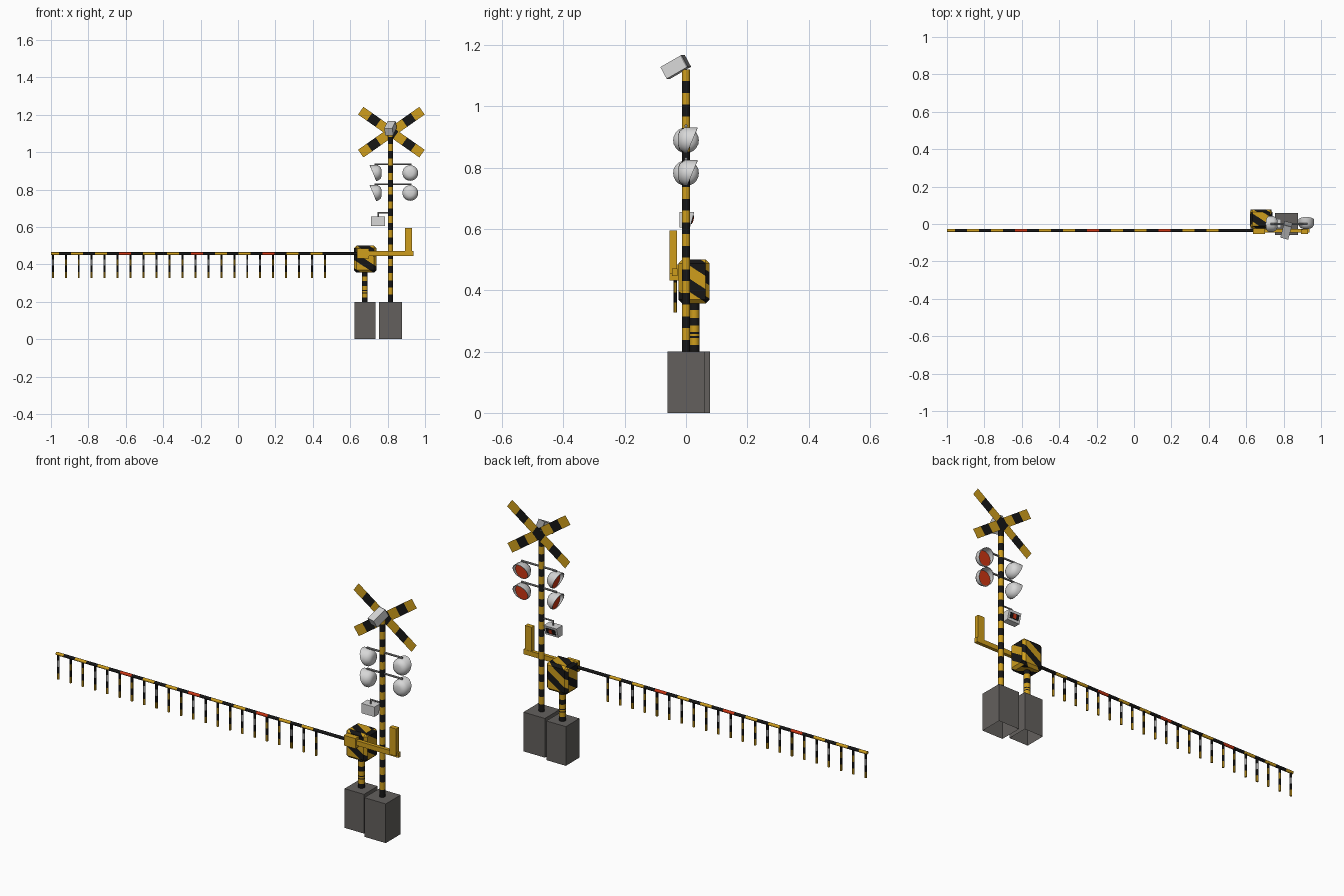
import bpy, bmesh, math
from mathutils import Vector, Matrix

if "Cube" in bpy.data.objects:
    bpy.data.objects.remove(bpy.data.objects["Cube"])

COLOURS = {
    "yellow": (0.62, 0.34, 0.012), "black": (0.008, 0.008, 0.008),
    "concrete": (0.125, 0.117, 0.11), "light_grey": (0.68, 0.68, 0.68),
    "metal_grey": (0.3, 0.3, 0.3), "red": (0.6, 0.035, 0.006),
}
MATS = {}
for n, c in COLOURS.items():
    MATS[n] = bpy.data.materials.new(n)
    MATS[n].diffuse_color = (*c, 1)
IDX = {n: i for i, n in enumerate(COLOURS)}


def finish(name, bm, smooth=False, matrix=None):
    me = bpy.data.meshes.new(name)
    if matrix is not None:
        bm.transform(matrix)
    bm.to_mesh(me)
    bm.free()
    for m in MATS.values():
        me.materials.append(m)
    ob = bpy.data.objects.new(name, me)
    bpy.context.collection.objects.link(ob)
    if smooth:
        bpy.context.view_layer.objects.active = ob
        ob.select_set(True)
        bpy.ops.object.shade_smooth_by_angle(angle=math.radians(40))
        ob.select_set(False)
    return ob


def box(name, lo, hi, col, open_bottom=False, bevel=0, matrix=None):
    lo, hi = Vector(lo), Vector(hi)
    bm = bmesh.new()
    bmesh.ops.create_cube(bm, size=1, matrix=Matrix.Translation((lo + hi) / 2) @ Matrix.Diagonal((*(hi - lo), 1)))
    if open_bottom:
        bmesh.ops.delete(bm, geom=[f for f in bm.faces if f.normal.z < -0.5], context='FACES')
    if bevel:
        bmesh.ops.bevel(bm, geom=bm.edges[:], offset=bevel, segments=1, affect='EDGES')
    for f in bm.faces:
        f.material_index = IDX[col]
    return finish(name, bm, matrix=matrix)


def tube(name, p0, p1, r, cuts, cols, sides=12):
    """Round bar from p0 to p1; cuts are distances along it, cols the band colours."""
    p0, d = Vector(p0), Vector(p1) - Vector(p0)
    bm = bmesh.new()
    rings = [[bm.verts.new((r * math.cos(2 * math.pi * (k + .5) / sides),
                            r * math.sin(2 * math.pi * (k + .5) / sides), c))
              for k in range(sides)] for c in cuts]
    for a, b, col in zip(rings, rings[1:], cols):
        for k in range(sides):
            j = (k + 1) % sides
            bm.faces.new((a[k], a[j], b[j], b[k])).material_index = IDX[col]
    bm.faces.new(rings[0][::-1]).material_index = IDX[cols[0]]
    bm.faces.new(rings[-1]).material_index = IDX[cols[-1]]
    rot = d.to_track_quat('Z', 'Y').to_matrix().to_4x4()
    return finish(name, bm, sides > 6, Matrix.Translation(p0) @ rot)


def rod(name, p0, p1, r, col="metal_grey"):
    return tube(name, p0, p1, r, [0, (Vector(p1) - Vector(p0)).length], [col], 8)


PX = 0.815
# Concrete bases
box("signal_base", (0.755, -0.06, 0), (0.876, 0.06, 0.2), "concrete", True)
box("gate_base", (0.624, -0.032, 0), (0.734, 0.078, 0.2), "concrete", True)

# Striped signal post
N, H = 24, 0.92
tube("signal_post", (PX, 0, 0.2), (PX, 0, 0.2 + H), 0.014,
     [H * i / N for i in range(N + 1)], ["black", "yellow"] * (N // 2))

# Crossed warning boards: thin striped sheets
for k, s in enumerate((1, -1)):
    bm = bmesh.new()
    L, W, M = 0.40, 0.05, 7
    cols = [[bm.verts.new((-L / 2 + L * i / M, 0, z)) for z in (-W / 2, W / 2)] for i in range(M + 1)]
    for i in range(M):
        a, b = cols[i], cols[i + 1]
        bm.faces.new((a[0], b[0], b[1], a[1])).material_index = IDX["black" if i % 2 else "yellow"]
    finish(f"cross_board_{k}", bm, matrix=Matrix.Translation((0.82, 0.015 + 0.002 * k, 1.107)) @
           Matrix.Rotation(s * math.radians(35), 4, 'Y'))

# Tilted horn box on top of the post
m = (Matrix.Translation((PX, -0.034, 1.128)) @ Matrix.Rotation(math.radians(-15), 4, 'Z')
     @ Matrix.Rotation(math.radians(29), 4, 'X'))
box("horn_box", (-0.022, -0.04, -0.022), (0.022, 0.036, 0.022), "light_grey", matrix=m)
box("horn_back", (-0.022, 0.036, -0.022), (0.022, 0.041, 0.022), "metal_grey", matrix=m)


# Flashing lamps with slanted hoods; built facing +y
def lamp(name, loc, turn):
    S = 20
    #         radius, depth, extra hood depth at the top
    prof = [(0.016, -0.026, 0), (0.031, -0.021, 0), (0.042, -0.004, 0), (0.042, 0.004, 0.034),
            (0.0395, 0.004, 0.034), (0.0395, 0.003, 0)]
    bm = bmesh.new()
    rings = []
    for r, y, hood in prof:
        ring = []
        for k in range(S):
            a = 2 * math.pi * k / S
            ring.append(bm.verts.new((r * math.cos(a), y + hood * (0.5 + 0.5 * math.sin(a)), r * math.sin(a))))
        rings.append(ring)
    for a, b in zip(rings, rings[1:]):
        for k in range(S):
            j = (k + 1) % S
            bm.faces.new((a[k], b[k], b[j], a[j])).material_index = IDX["light_grey"]
    bm.faces.new(rings[0]).material_index = IDX["light_grey"]
    bm.faces.new(rings[-1][::-1]).material_index = IDX["red"]
    bmesh.ops.recalc_face_normals(bm, faces=bm.faces[:])
    finish(name, bm, True, Matrix.Translation(loc) @ Matrix.Rotation(turn, 4, 'Z'))


for i, z in enumerate((0.889, 0.782)):
    lamp(f"rear_lamp_{i}", (0.921, 0, z), 0)
    lamp(f"side_lamp_{i}", (0.742, 0, z), math.pi / 2)
    rod(f"lamp_bar_{i}", (0.73, 0, z + 0.047), (0.928, 0, z + 0.047), 0.005)

# Direction indicator box, narrower at the bottom, with bracket
bm = bmesh.new()
side = [(-0.022, 0.605), (0.013, 0.605), (0.027, 0.655), (-0.022, 0.655)]
bm.faces.new([bm.verts.new((0.712, y, z)) for y, z in side])
ext = bmesh.ops.extrude_face_region(bm, geom=bm.faces[:])["geom"]
bmesh.ops.translate(bm, vec=(0.073, 0, 0), verts=[v for v in ext if isinstance(v, bmesh.types.BMVert)])
bmesh.ops.recalc_face_normals(bm, faces=bm.faces[:])
for f in bm.faces:
    f.material_index = IDX["light_grey"]
finish("indicator_box", bm)
m = Matrix.Translation((0.7485, 0.0205, 0.63)) @ Matrix.Rotation(math.atan2(-0.014, 0.05), 4, 'X')
box("indicator_panel", (-0.026, -0.002, -0.014), (0.026, 0.002, 0.014), "black", matrix=m)
box("indicator_light", (-0.008, -0.002, -0.011), (0.010, 0.004, 0.011), "red", matrix=m)
rod("indicator_hanger", (0.75, 0, 0.65), (0.75, 0, 0.678), 0.004)
rod("indicator_bracket", (0.747, 0, 0.676), (PX, 0, 0.676), 0.004)

# Gate machine post
cuts = [0, 0.022, 0.045, 0.05, 0.058, 0.063, 0.085, 0.11, 0.135, 0.165]
tube("gate_post", (0.678, 0.028, 0.2), (0.678, 0.028, 0.365), 0.016, cuts,
     ["black", "yellow", "black", "yellow", "black", "yellow", "black", "yellow", "black"])

# Gate machine housing with diagonal stripes on every side
C, W, T = Vector((0.68, 0.026, 0.428)), 0.036, 0.65
bm = bmesh.new()
bmesh.ops.create_cube(bm, size=1, matrix=Matrix.Translation(C) @ Matrix.Diagonal((0.12, 0.102, 0.144, 1)))
bmesh.ops.bevel(bm, geom=bm.edges[:], offset=0.013, segments=1, affect='EDGES')


def stripe_dir(n):
    """Across-stripe direction: stripes fall to the right seen from each side."""
    if abs(n.z) > 0.75:
        return Vector((T, 1, 0)).normalized()
    ax = Vector((math.copysign(1, n.x), 0, 0)) if abs(n.x) > abs(n.y) else Vector((0, math.copysign(1, n.y), 0))
    return (Vector((0, 0, 1)) + T * Vector((0, 0, 1)).cross(ax)).normalized()


dirs = {tuple(stripe_dir(f.normal)) for f in bm.faces}
for d in sorted(dirs):
    d = Vector(d)
    for k in range(-4, 5):
        fs = [f for f in bm.faces if (stripe_dir(f.normal) - d).length < 1e-3]
        geom = set(fs) | {e for f in fs for e in f.edges} | {v for f in fs for v in f.verts}
        bmesh.ops.bisect_plane(bm, geom=list(geom), plane_co=C + d * (W * k), plane_no=d, dist=1e-5)
        bm.normal_update()
for f in bm.faces:
    k = math.floor((f.calc_center_median() - C).dot(stripe_dir(f.normal)) / W)
    f.material_index = IDX["black" if k % 2 else "yellow"]
finish("gate_machine", bm)

# Arm holder, counter arm and counterweight
box("arm_holder", (0.635, -0.054, 0.432), (0.70, -0.024, 0.484), "yellow")
box("counter_arm", (0.69, -0.046, 0.446), (0.938, -0.028, 0.471), "yellow")
box("counterweight", (0.892, -0.053, 0.455), (0.93, -0.029, 0.594), "yellow")

# Barrier arm: black and yellow bands, every third yellow band red
AY, AZ, B = -0.035, 0.457, 0.064
cuts, cols = [0], []
for i in range(23):
    cuts.append(B * (i + 1) - 0.02)
    cols.append("black" if i % 2 else "red" if i % 6 == 0 and i else "yellow")
cuts.append(1.64)
cols.append("black")
tube("barrier_arm", (-1, AY, AZ), (0.64, AY, AZ), 0.008, cuts, cols, 10)

# Hanging fringe rods
for i in range(22):
    x = -0.99 + 0.0693 * i
    mid = "light_grey" if i % 4 in (0, 3) else "yellow"
    tube(f"fringe_{i}", (x, AY, AZ), (x, AY, 0.328), 0.006, [0, 0.032, 0.064, 0.097, 0.129],
         ["black", mid, "black", "yellow"], 6)

for m in bpy.data.materials:
    if m.users and not m.is_grease_pencil:
        m.use_nodes = True
        m.node_tree.nodes["Principled BSDF"].inputs["Base Color"].default_value = m.diffuse_color
